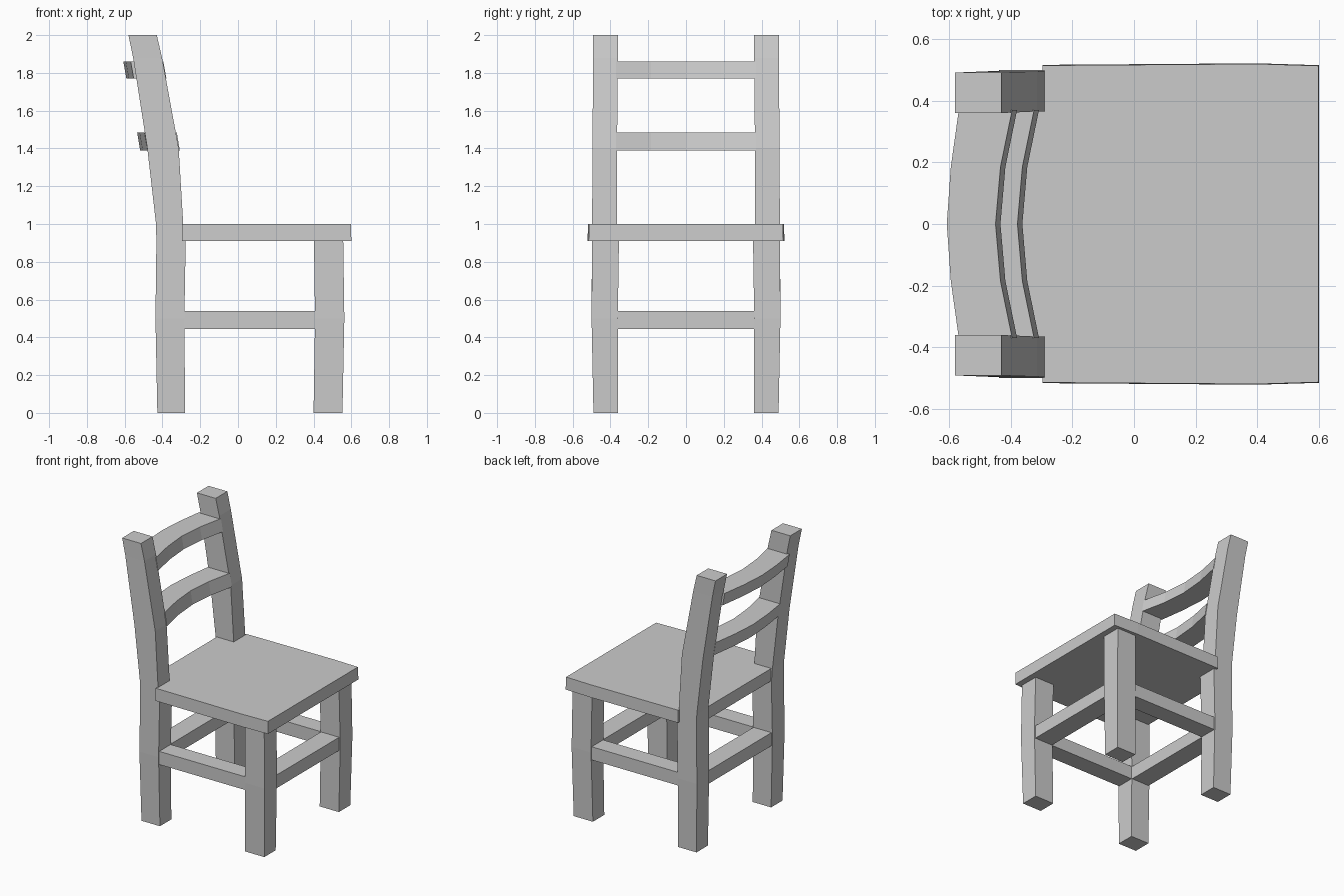
import bpy, bmesh

if "Cube" in bpy.data.objects:
    bpy.data.objects.remove(bpy.data.objects["Cube"])


def loft(name, rings, mirror=False):
    """Skin matching vertex rings, cap both ends, optionally mirror across y."""
    bm = bmesh.new()
    loops = [[bm.verts.new(p) for p in ring] for ring in rings]
    for a, b in zip(loops, loops[1:]):
        n = len(a)
        for i in range(n):
            j = (i + 1) % n
            bm.faces.new((a[i], a[j], b[j], b[i]))
    bm.faces.new(loops[0])
    bm.faces.new(loops[-1])
    bmesh.ops.recalc_face_normals(bm, faces=bm.faces)
    me = bpy.data.meshes.new(name)
    bm.to_mesh(me)
    bm.free()
    ob = bpy.data.objects.new(name, me)
    bpy.context.collection.objects.link(ob)
    if mirror:
        mod = ob.modifiers.new("Mirror", 'MIRROR')
        mod.use_axis = (False, True, False)
    return ob


def rect(x0, x1, y0, y1, z):
    return [(x0, y0, z), (x1, y0, z), (x1, y1, z), (x0, y1, z)]


def box(name, x0, x1, y0, y1, z0, z1, mirror=False):
    return loft(name, [rect(x0, x1, y0, y1, z0), rect(x0, x1, y0, y1, z1)], mirror)


# Slightly bowed front legs
loft("front_legs", [rect(0.40, 0.553, 0.36, 0.49, 0),
                    rect(0.408, 0.563, 0.361, 0.50, 0.5),
                    rect(0.402, 0.557, 0.355, 0.497, 0.915)], mirror=True)

# Back legs continuing into the raked back posts
loft("back_legs_and_posts", [rect(-0.427, -0.28, 0.36, 0.49, 0),
                             rect(-0.437, -0.284, 0.361, 0.50, 0.5),
                             rect(-0.432, -0.277, 0.356, 0.498, 0.905),
                             rect(-0.434, -0.29, 0.365, 0.497, 1.0),
                             rect(-0.48, -0.314, 0.365, 0.495, 1.4),
                             rect(-0.555, -0.402, 0.361, 0.492, 1.88),
                             rect(-0.58, -0.43, 0.36, 0.492, 2.0)], mirror=True)

# Seat slab, notched around the back posts
side = [(-0.425, 0.37), (-0.297, 0.37), (-0.297, 0.511), (0.4, 0.516), (0.595, 0.51)]
outline = side + [(x, -y) for x, y in reversed(side)]


def seat_ring(z, grow):
    return [(x + (grow if x > 0.5 else 0), y + (grow if y > 0.5 else -grow if y < -0.5 else 0), z)
            for x, y in outline]


loft("seat", [seat_ring(0.91, 0.005), seat_ring(1.0, 0.003)])

# Stretchers between the legs
box("side_stretchers", -0.30, 0.42, 0.363, 0.493, 0.445, 0.54, mirror=True)
box("front_stretcher", 0.41, 0.555, -0.37, 0.37, 0.445, 0.54)
box("back_stretcher", -0.43, -0.287, -0.37, 0.37, 0.445, 0.54)

# Curved back slats: cross-section shifted backward toward the middle
for name, back, front, z0, z1 in (("upper_slat", -0.568, -0.395, 1.77, 1.86),
                                  ("lower_slat", -0.495, -0.324, 1.39, 1.485)):
    rings = []
    for y, bow_back, bow_front in ((-0.37, 0, 0), (-0.185, 0.026, 0.038), (0, 0.039, 0.054),
                                   (0.185, 0.026, 0.038), (0.37, 0, 0)):
        b, f = back - bow_back, front - bow_front
        rings.append([(b + 0.016, y, z0), (f + 0.016, y, z0), (f, y, z1), (b, y, z1)])
    loft(name, rings)
